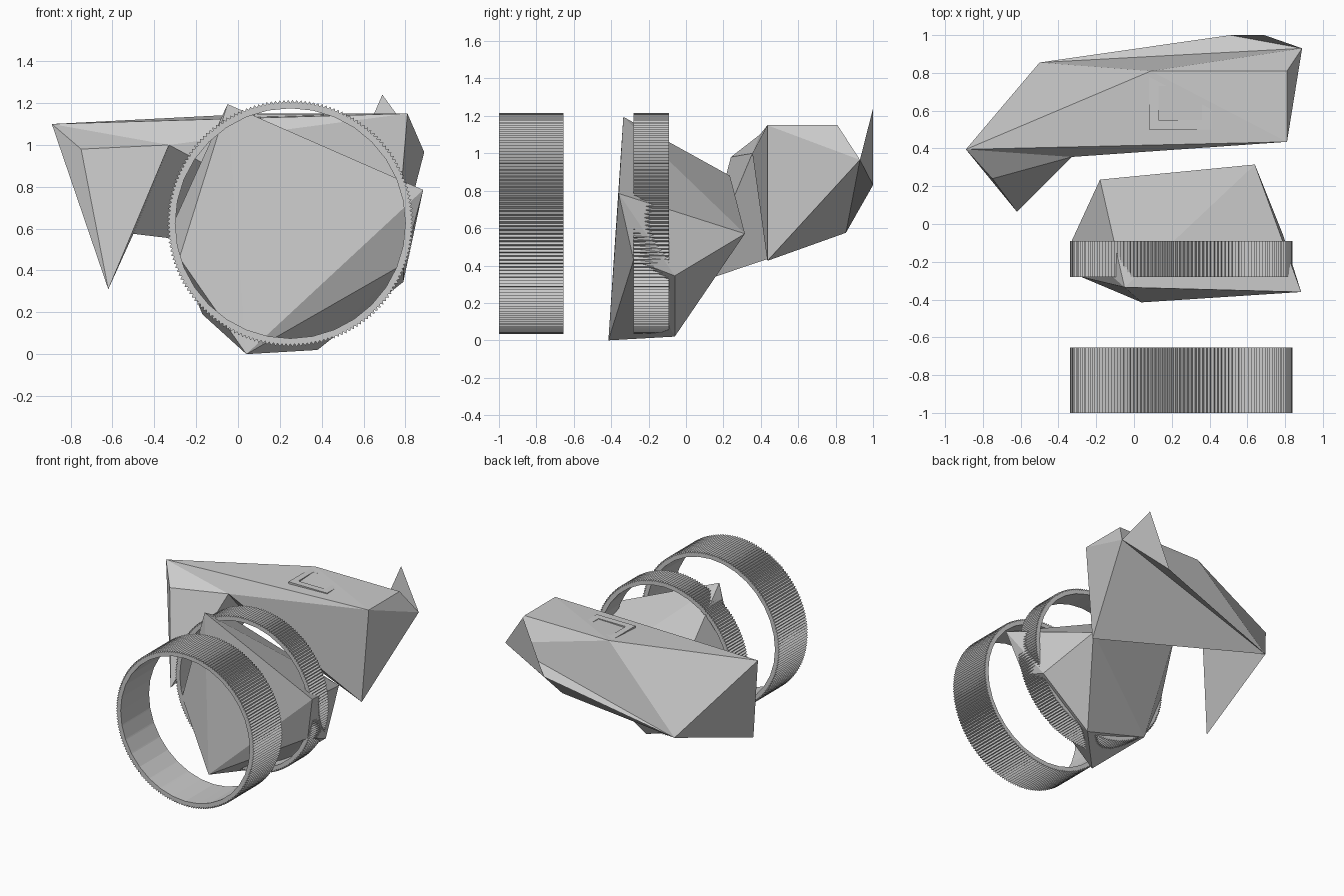
import bpy, bmesh, math
from mathutils import Vector

if "Cube" in bpy.data.objects:
    bpy.data.objects.remove(bpy.data.objects["Cube"])


def finish(bm, name, fix=True):
    if fix:
        bmesh.ops.recalc_face_normals(bm, faces=bm.faces[:])
    me = bpy.data.meshes.new(name)
    bm.to_mesh(me)
    bm.free()
    ob = bpy.data.objects.new(name, me)
    bpy.context.collection.objects.link(ob)
    return ob


def knurled_ring(name, y0, y1, teeth=180, sides=32, r_out=0.59, r_in=0.55):
    """Ring along y: fine teeth outside, flat facets inside."""
    bm = bmesh.new()
    n = teeth * 2
    seg = 2 * math.pi / sides
    loops = []
    for outer, y in ((True, y0), (True, y1), (False, y1), (False, y0)):
        loop = []
        for i in range(n):
            a = 2 * math.pi * i / n
            if outer:
                r = r_out if i % 2 else r_out - 0.014
            else:
                r = r_in * math.cos(seg / 2) / math.cos(a % seg - seg / 2)
            loop.append(bm.verts.new((0.25 + r * math.cos(a), y, 0.625 + r * math.sin(a))))
        loops.append(loop)
    for k in range(4):
        p, q = loops[k], loops[(k + 1) % 4]
        for i in range(n):
            j = (i + 1) % n
            bm.faces.new((p[i], p[j], q[j], q[i]))
    return finish(bm, name)


# Two knurled rings on one axis
knurled_ring("front_ring", -1.0, -0.655)
knurled_ring("middle_ring", -0.28, -0.09)

# Faceted rock held in the middle ring
bm = bmesh.new()
for p in [(0.04, -0.415, 0.0), (0.885, -0.36, 0.785), (-0.05, -0.335, 1.195),
          (0.38, -0.06, 0.02), (0.79, -0.06, 0.345), (0.79, -0.28, 0.43),
          (0.64, 0.315, 0.57), (-0.18, 0.235, 0.88), (-0.28, -0.28, 0.46),
          (-0.33, -0.09, 0.58), (-0.17, -0.09, 0.19)]:
    bm.verts.new(p)
bmesh.ops.convex_hull(bm, input=bm.verts[:])
finish(bm, "ring_rock")

# Long faceted rock at the back with a hanging spike
bm = bmesh.new()
pts = [(-0.89, 0.395, 1.1), (-0.75, 0.24, 0.98), (-0.62, 0.065, 0.31),
       (-0.33, 0.355, 1.0), (0.81, 0.435, 1.15), (0.81, 0.81, 1.15),
       (0.89, 0.93, 0.965), (0.09, 0.81, 1.15), (-0.5, 0.855, 0.575),
       (0.75, 0.435, 0.425)]
v = [bm.verts.new(p) for p in pts]
for f in [(0, 1, 2), (1, 3, 2), (2, 3, 8), (0, 2, 8), (3, 9, 8), (3, 4, 9),
          (0, 1, 3), (0, 3, 4), (0, 4, 7), (4, 5, 7), (5, 6, 7), (6, 8, 7),
          (0, 7, 8), (4, 9, 6), (4, 6, 5), (9, 8, 6)]:
    bm.faces.new([v[i] for i in f])
finish(bm, "back_rock")

# Thin shards on the rear edge
bm = bmesh.new()
a, b, c, d = [bm.verts.new(p) for p in ((0.89, 0.93, 0.965), (0.69, 1.0, 1.24),
                                        (0.51, 1.0, 0.83), (-0.5, 0.855, 0.575))]
bm.faces.new((a, c, b))
bm.faces.new((a, d, c))
finish(bm, "rear_shards")

# Shallow square frame set into the top face
bm = bmesh.new()
loops = []
for x0, x1, y0, y1, z in ((0.08, 0.41, 0.5, 0.78, 1.13), (0.08, 0.41, 0.5, 0.78, 1.148),
                          (0.13, 0.36, 0.55, 0.73, 1.148), (0.13, 0.36, 0.55, 0.73, 1.13)):
    loops.append([bm.verts.new((x, y, z)) for x, y in ((x0, y0), (x1, y0), (x1, y1), (x0, y1))])
for k in range(4):
    for i in range(4):
        j = (i + 1) % 4
        p, q = loops[k], loops[(k + 1) % 4]
        bm.faces.new((p[i], p[j], q[j], q[i]))
finish(bm, "top_frame")
